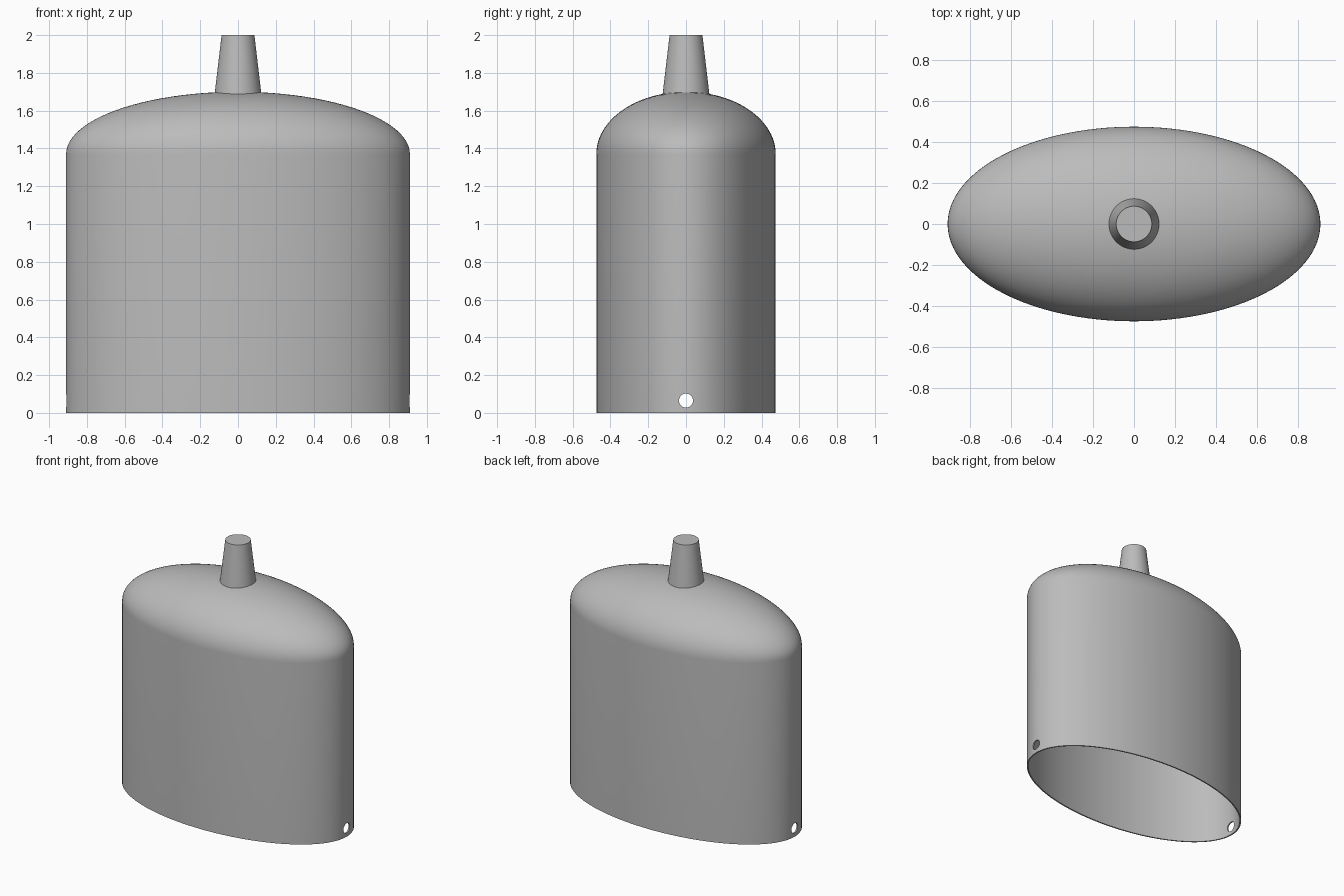
import bpy, bmesh
from math import sin, cos, pi

if "Cube" in bpy.data.objects:
    bpy.data.objects.remove(bpy.data.objects["Cube"], do_unlink=True)

RX, RY, SHOULDER, TOP, WALL = 0.91, 0.475, 1.37, 1.70, 0.01
SEGMENTS, DOME_STEPS = 128, 24

grey = bpy.data.materials.new("plain_grey")
grey.use_nodes = True
colour = (0.5, 0.5, 0.5, 1)
grey.diffuse_color = colour
grey.node_tree.nodes["Principled BSDF"].inputs["Base Color"].default_value = colour


def add_object(name, bm):
    bmesh.ops.recalc_face_normals(bm, faces=bm.faces)
    mesh = bpy.data.meshes.new(name)
    bm.to_mesh(mesh)
    bm.free()
    mesh.materials.append(grey)
    obj = bpy.data.objects.new(name, mesh)
    bpy.context.collection.objects.link(obj)
    return obj


def smooth(obj):
    bpy.ops.object.select_all(action='DESELECT')
    obj.select_set(True)
    bpy.context.view_layer.objects.active = obj
    bpy.ops.object.shade_smooth_by_angle(angle=pi / 6)


def add_skin(bm, inset):
    """Oval wall closed by a dome; returns its bottom ring."""
    levels = [(1, 0)]
    for i in range(DOME_STEPS):
        a = pi / 2 * i / DOME_STEPS
        levels.append((cos(a), SHOULDER + (TOP - SHOULDER - inset) * sin(a)))
    rings = []
    for scale, z in levels:
        rings.append([bm.verts.new(((RX - inset) * scale * cos(2 * pi * k / SEGMENTS),
                                    (RY - inset) * scale * sin(2 * pi * k / SEGMENTS), z))
                      for k in range(SEGMENTS)])
    for low, high in zip(rings, rings[1:]):
        bridge(bm, low, high)
    pole = bm.verts.new((0, 0, TOP - inset))
    for k in range(SEGMENTS):
        bm.faces.new((rings[-1][k], rings[-1][(k + 1) % SEGMENTS], pole))
    return rings[0]


def bridge(bm, a, b):
    for k in range(SEGMENTS):
        n = (k + 1) % SEGMENTS
        bm.faces.new((a[k], a[n], b[n], b[k]))


# Hollow domed body, joined at the bottom rim
bm = bmesh.new()
bridge(bm, add_skin(bm, 0), add_skin(bm, WALL))
body = add_object("domed_body", bm)

# Round hole through both narrow ends
bpy.ops.mesh.primitive_cylinder_add(vertices=32, radius=0.037, depth=3,
                                    location=(0, 0, 0.065), rotation=(0, pi / 2, 0))
cutter = bpy.context.object
cutter.name = "hole_cutter"
cutter.data.materials.append(grey)
cut = body.modifiers.new("end_holes", 'BOOLEAN')
cut.operation = 'DIFFERENCE'
cut.solver = 'EXACT'
cut.object = cutter
bpy.ops.object.select_all(action='DESELECT')
body.select_set(True)
bpy.context.view_layer.objects.active = body
bpy.ops.object.modifier_apply(modifier=cut.name)
bpy.data.objects.remove(cutter, do_unlink=True)
smooth(body)

# Tapered stem on top
base = TOP - 0.015
bm = bmesh.new()
bmesh.ops.create_cone(bm, cap_ends=True, segments=64, radius1=0.124, radius2=0.087,
                      depth=2 - base)
bmesh.ops.translate(bm, verts=bm.verts, vec=(0, 0, (2 + base) / 2))
smooth(add_object("tapered_stem", bm))
